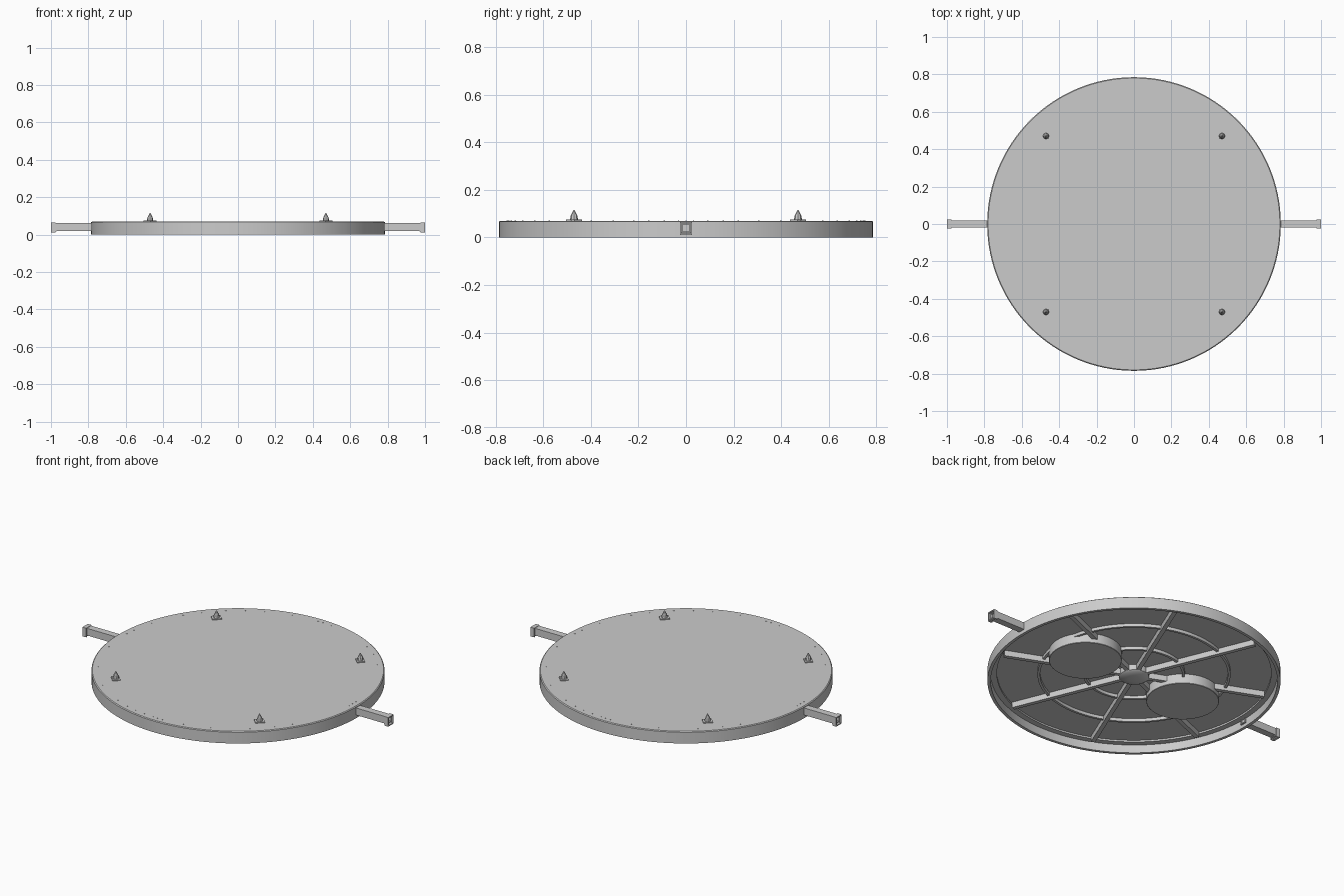
import bpy, bmesh, math
from mathutils import Matrix, Vector

if "Cube" in bpy.data.objects:
    bpy.data.objects.remove(bpy.data.objects["Cube"])


def finish(name, bm, smooth=True):
    bmesh.ops.recalc_face_normals(bm, faces=bm.faces)
    me = bpy.data.meshes.new(name)
    bm.to_mesh(me)
    bm.free()
    ob = bpy.data.objects.new(name, me)
    bpy.context.collection.objects.link(ob)
    if smooth:
        bpy.ops.object.select_all(action='DESELECT')
        ob.select_set(True)
        bpy.context.view_layer.objects.active = ob
        bpy.ops.object.shade_smooth_by_angle(angle=math.radians(30))
    return ob


def lathe(name, profile, steps=96, loc=(0, 0, 0), closed=True):
    """Spin an (r, z) profile around the z axis."""
    bm = bmesh.new()
    vs = [bm.verts.new((r, 0, z)) for r, z in profile]
    pairs = list(zip(vs, vs[1:])) + ([(vs[-1], vs[0])] if closed else [])
    edges = [bm.edges.new(p) for p in pairs]
    bmesh.ops.spin(bm, geom=vs + edges, cent=(0, 0, 0), axis=(0, 0, 1),
                   angle=math.tau, steps=steps, use_duplicate=False)
    bmesh.ops.remove_doubles(bm, verts=bm.verts, dist=1e-5)
    bmesh.ops.translate(bm, verts=bm.verts, vec=loc)
    return finish(name, bm)


def ring(name, r0, r1, z0, z1):
    return lathe(name, [(r0, z0), (r1, z0), (r1, z1), (r0, z1)])


def add_box(bm, lo, hi, rot=0.0):
    lo, hi = Vector(lo), Vector(hi)
    m = (Matrix.Rotation(rot, 4, 'Z') @ Matrix.Translation((lo + hi) / 2)
         @ Matrix.Diagonal((*(hi - lo), 1)))
    bmesh.ops.create_cube(bm, size=1, matrix=m)


# Shallow round tray, open underneath
lathe("turntable_shell", [(0, 0.07), (0.78, 0.07), (0.785, 0.066), (0.785, 0),
                          (0.768, 0), (0.768, 0.058), (0, 0.058)], 128, closed=False)
ring("rim_ledge", 0.735, 0.77, 0.048, 0.059)

# Underside stiffening: two rings and eight radial ribs
ring("outer_stiffening_ring", 0.503, 0.517, 0.04, 0.059)
ring("inner_stiffening_ring", 0.258, 0.272, 0.04, 0.059)
for i in range(8):
    bm = bmesh.new()
    a = math.radians(22.5 + 45 * i)
    add_box(bm, (0.05, -0.012, 0.025), (0.73, 0.012, 0.059), a)
    finish(f"radial_rib_{i + 1}", bm, False)

# Central hub
lathe("central_hub", [(0, 0.012), (0.03, 0.012), (0.07, 0.018), (0.08, 0.025),
                      (0.08, 0.059), (0, 0.059)], 48, closed=False)

# Two drums below the plate
for s, side in ((-1, "left"), (1, "right")):
    lathe(f"{side}_drum", [(0, 0.001), (0.193, 0.001), (0.195, 0.003),
                           (0.195, 0.059), (0, 0.059)], 64, (0.34 * s, 0, 0), False)

# Side arms: inverted channels with a framed, open outer end
for s, side in ((-1, "left"), (1, "right")):
    bm = bmesh.new()
    rot = 0 if s > 0 else math.pi
    add_box(bm, (0.76, -0.02, 0.055), (0.99, 0.02, 0.062), rot)
    add_box(bm, (0.76, -0.02, 0.02), (0.99, 0.02, 0.026), rot)
    for y in (-0.02, 0.015):
        add_box(bm, (0.76, y, 0.02), (0.99, y + 0.005, 0.062), rot)
    finish(f"{side}_arm", bm, False)
    bm = bmesh.new()
    for y in (-0.025, 0.019):
        add_box(bm, (0.975, y, 0.01), (1.0, y + 0.006, 0.064), rot)
    add_box(bm, (0.975, -0.025, 0.058), (1.0, 0.025, 0.064), rot)
    add_box(bm, (0.985, -0.025, 0.01), (1.0, 0.025, 0.016), rot)
    add_box(bm, (0.97, -0.02, 0.016), (0.978, 0.02, 0.06), rot)
    finish(f"{side}_arm_end_frame", bm, False)

# Four locating pins, each a pointed block on a small foot
for i in range(4):
    bm = bmesh.new()
    a = math.radians(45 + 90 * i)
    R = 0.665
    add_box(bm, (R - 0.022, -0.026, 0.068), (R + 0.022, 0.026, 0.075), a)
    m = Matrix.Rotation(a, 4, 'Z')
    for r1, r2, z0, z1 in ((0.017, 0.014, 0.074, 0.092), (0.014, 0.002, 0.092, 0.115)):
        bmesh.ops.create_cone(bm, cap_ends=True, segments=8, radius1=r1, radius2=r2, depth=z1 - z0,
                              matrix=m @ Matrix.Translation((R, 0, (z0 + z1) / 2)))
    finish(f"locating_pin_{i + 1}", bm, False)

# Small screw heads around the rim
bm = bmesh.new()
for q in range(4):
    for d in (-40, -32, -24, -17, -12, -7, -2.4, 0, 2.4, 7, 12, 17, 24, 32, 40):
        a = math.radians(90 * q + d)
        bmesh.ops.create_cone(bm, cap_ends=True, segments=8, radius1=0.003, radius2=0.003, depth=0.002,
                              matrix=Matrix.Translation((0.75 * math.cos(a), 0.75 * math.sin(a), 0.07)))
finish("rim_screws", bm, False)
